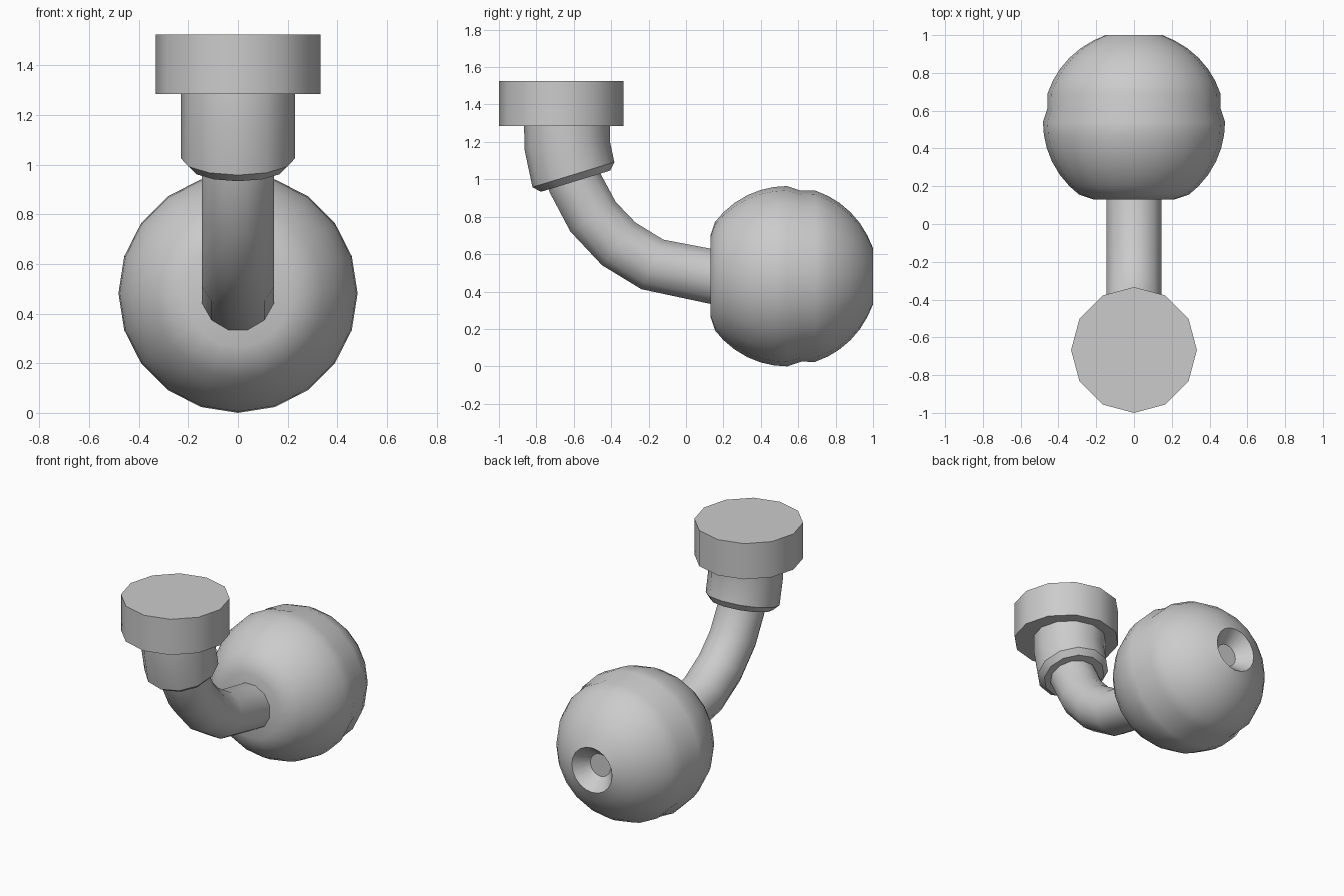
import bpy, bmesh
from math import sin, cos, pi, radians, sqrt

if "Cube" in bpy.data.objects:
    bpy.data.objects.remove(bpy.data.objects["Cube"])


def tube(name, rings, n, phase=0.0, sharp=35):
    """Skin rings (y, z, tilt in degrees, radius); tilt 0 lies flat, 90 faces along y."""
    bm = bmesh.new()
    loops = []
    for y, z, tilt, r in rings:
        a = radians(tilt)
        loop = []
        for i in range(n):
            t = 2 * pi * (i + phase) / n
            loop.append(bm.verts.new((r * cos(t), y + r * sin(t) * cos(a), z + r * sin(t) * sin(a))))
        loops.append(loop)
    for p, q in zip(loops, loops[1:]):
        for i in range(n):
            j = (i + 1) % n
            bm.faces.new((p[i], p[j], q[j], q[i]))
    bm.faces.new(loops[0])
    bm.faces.new(loops[-1])
    bmesh.ops.recalc_face_normals(bm, faces=bm.faces)
    me = bpy.data.meshes.new(name)
    bm.to_mesh(me)
    bm.free()
    ob = bpy.data.objects.new(name, me)
    bpy.context.collection.objects.link(ob)
    bpy.context.view_layer.objects.active = ob
    ob.select_set(True)
    bpy.ops.object.shade_smooth_by_angle(angle=radians(sharp))
    ob.select_set(False)
    return ob


# Ball: lathed around y, with a shallow band and a conical socket at the back
R, CY, CZ = 0.482, 0.54, 0.482


def ball_ring(y):
    return (y, CZ, 90, sqrt(R * R - (y - CY) ** 2))


ball = [(0.13, CZ, 90, 0.215)]
ball += [ball_ring(y) for y in (0.155, 0.20, 0.26, 0.33, 0.40, 0.47, 0.54)]
ball += [(0.615, CZ, 90, 0.457)]
ball += [ball_ring(y) for y in (0.69, 0.76, 0.82, 0.88, 0.93, 0.97)]
ball += [(1.0, CZ, 90, 0.15), (0.91, CZ, 90, 0.075)]
tube("ball", ball, 20)

# Curved stem from inside the ball up into the collar
stem = [(0.25, 0.458, 80, 0.15), (0.13, 0.482, 78, 0.15), (-0.18, 0.545, 66, 0.15),
        (-0.36, 0.655, 52, 0.15), (-0.497, 0.80, 33, 0.15),
        (-0.593, 0.98, 20, 0.15), (-0.63, 1.12, 8, 0.15)]
tube("stem", stem, 12, 0.5, 45)

# Collar bending from the stem to the cap, chamfered at its lower lip
collar = [(-0.59, 0.99, 17, 0.194), (-0.602, 1.025, 17, 0.229),
          (-0.635, 1.18, 4, 0.23), (-0.635, 1.29, 0, 0.23)]
tube("collar", collar, 12)

# Flat-topped cap
tube("cap", [(-0.667, 1.285, 0, 0.333), (-0.667, 1.525, 0, 0.333)], 12)
